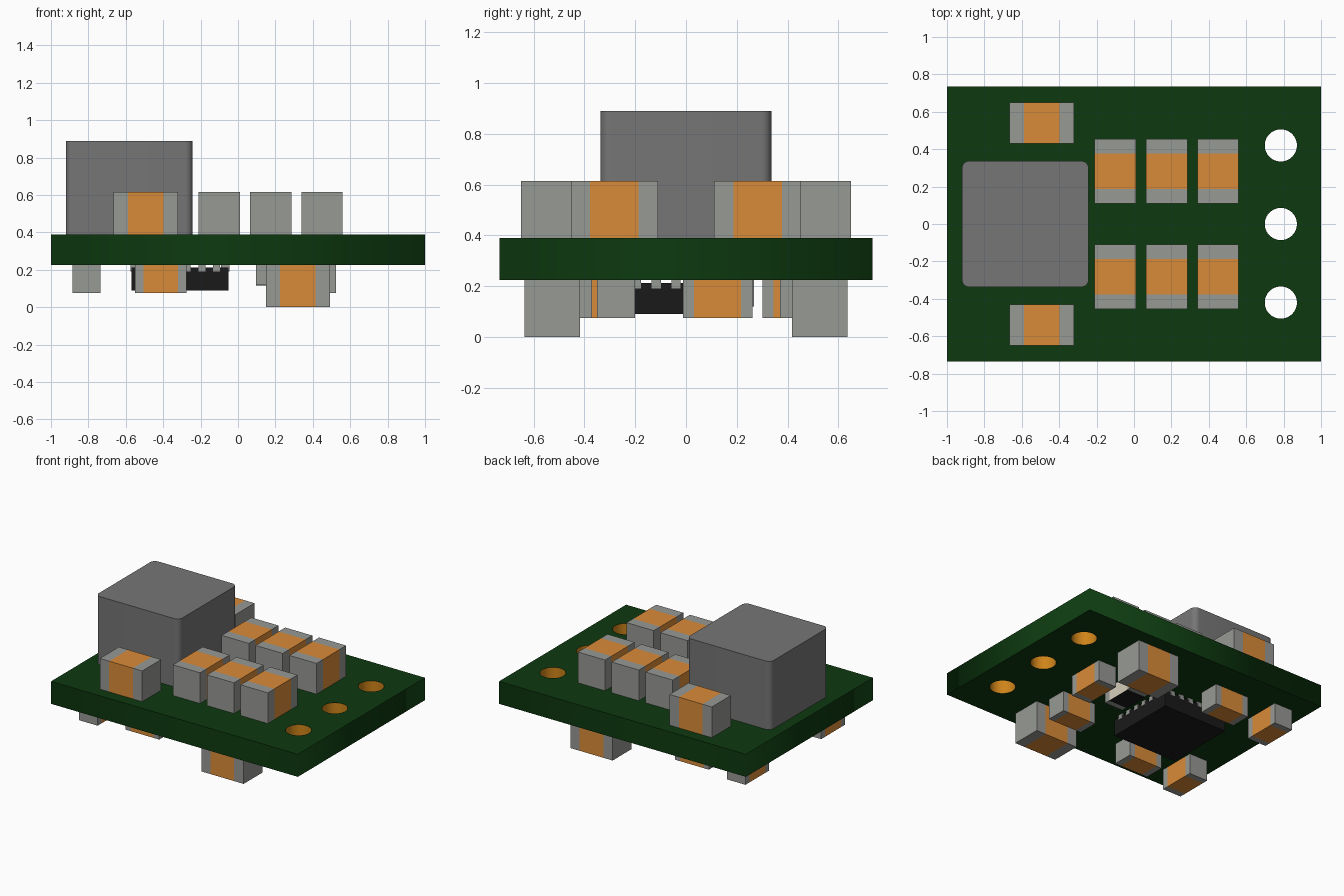
import bpy, bmesh
from math import cos, sin, pi
from mathutils import Vector

if "Cube" in bpy.data.objects:
    bpy.data.objects.remove(bpy.data.objects["Cube"])


def material(name, rgb):
    m = bpy.data.materials.new(name)
    m.diffuse_color = (*rgb, 1)
    m.use_nodes = True
    m.node_tree.nodes["Principled BSDF"].inputs["Base Color"].default_value = m.diffuse_color
    return m


GREEN = material("board_green", (0.004, 0.042, 0.005))
ORANGE = material("ceramic_orange", (0.70, 0.26, 0.04))
TIN = material("tin_grey", (0.31, 0.32, 0.30))
GREY = material("ferrite_grey", (0.18, 0.18, 0.18))
BLACK = material("chip_black", (0.010, 0.010, 0.010))
BEIGE = material("alumina_beige", (0.68, 0.62, 0.50))
COPPER = material("copper", (0.62, 0.23, 0.01))

BOTTOM, TOP = 0.225, 0.39      # board faces
HOLE_R = 0.086
HOLES = [(0.785, y) for y in (-0.42, 0, 0.42)]


def finish(name, bm, mats):
    me = bpy.data.meshes.new(name)
    bm.to_mesh(me)
    bm.free()
    ob = bpy.data.objects.new(name, me)
    bpy.context.collection.objects.link(ob)
    for m in mats:
        me.materials.append(m)
    return ob


def add_box(bm, lo, hi, mat=0):
    lo, hi = Vector(lo), Vector(hi)
    verts = bmesh.ops.create_cube(bm, size=1)["verts"]
    for v in verts:
        v.co = (lo + hi) / 2 + v.co * (hi - lo)
    for f in {f for v in verts for f in v.link_faces}:
        f.material_index = mat


def smooth(ob):
    bpy.ops.object.select_all(action='DESELECT')
    bpy.context.view_layer.objects.active = ob
    ob.select_set(True)
    bpy.ops.object.shade_smooth_by_angle()


def two_terminal(name, x, y, z0, z1, axis, length, width, term, body):
    """Chip part: central body between two metal end caps, along axis 0 (x) or 1 (y)."""
    bm = bmesh.new()
    h = length / 2
    for a, b, mat in ((-h, -h + term, 1), (-h + term, h - term, 0), (h - term, h, 1)):
        lo, hi = [x - width / 2, y - width / 2, z0], [x + width / 2, y + width / 2, z1]
        lo[axis], hi[axis] = (x, y)[axis] + a, (x, y)[axis] + b
        add_box(bm, lo, hi, mat)
    return finish(name, bm, (body, TIN))


# Circuit board: flat outline with three round holes
cu = bpy.data.curves.new("circuit_board", 'CURVE')
cu.dimensions = '2D'
cu.fill_mode = 'BOTH'
cu.extrude = (TOP - BOTTOM) / 2
outlines = [[(-1, -0.735), (1, -0.735), (1, 0.735), (-1, 0.735)]]
outlines += [[(cx + HOLE_R * cos(i * pi / 24), cy + HOLE_R * sin(i * pi / 24))
              for i in range(48)] for cx, cy in HOLES]
for pts in outlines:
    sp = cu.splines.new('POLY')
    sp.points.add(len(pts) - 1)
    for p, (px, py) in zip(sp.points, pts):
        p.co = (px, py, 0, 1)
    sp.use_cyclic_u = True
board = bpy.data.objects.new("circuit_board", cu)
board.location.z = (TOP + BOTTOM) / 2
bpy.context.collection.objects.link(board)
cu.materials.append(GREEN)
bpy.context.view_layer.objects.active = board
board.select_set(True)
bpy.ops.object.convert(target='MESH')

# Copper hole linings
for i, (cx, cy) in enumerate(HOLES):
    bm = bmesh.new()
    bmesh.ops.create_cone(bm, cap_ends=False, segments=48, radius1=HOLE_R - 0.001,
                          radius2=HOLE_R - 0.001, depth=TOP - BOTTOM)
    bmesh.ops.translate(bm, verts=bm.verts, vec=(cx, cy, (TOP + BOTTOM) / 2))
    bmesh.ops.reverse_faces(bm, faces=bm.faces)
    smooth(finish(f"hole_lining_{i + 1}", bm, (COPPER,)))

# Inductor block with rounded upright edges
bm = bmesh.new()
add_box(bm, (-0.92, -0.337, TOP), (-0.242, 0.337, 0.89))
upright = [e for e in bm.edges if abs(e.verts[0].co.z - e.verts[1].co.z) > 0.1]
bmesh.ops.bevel(bm, geom=upright, offset=0.04, segments=8, profile=0.5, affect='EDGES')
smooth(finish("inductor", bm, (GREY,)))

# Capacitors, mirrored front to back
BIG = dict(length=0.343, width=0.22, term=0.076, body=ORANGE)
SMALL = dict(length=0.275, width=0.15, term=0.045, body=ORANGE)
for side, s in (("front", -1), ("back", 1)):
    two_terminal(f"top_side_capacitor_{side}", -0.493, s * 0.54, TOP, 0.615, 0, **BIG)
    for i, x in enumerate((-0.1, 0.175, 0.449)):
        two_terminal(f"top_capacitor_{side}_{i + 1}", x, s * 0.282, TOP, 0.615, 1, **BIG)
    two_terminal(f"under_large_capacitor_{side}", 0.32, s * 0.527, 0, BOTTOM, 0, **BIG)
    two_terminal(f"under_chip_capacitor_{side}", -0.412, s * 0.445, 0.075, BOTTOM, 0, **SMALL)
    two_terminal(f"under_edge_capacitor_{side}", -0.81, s * 0.438, 0.075, BOTTOM, 1, **SMALL)
two_terminal("under_capacitor_lengthwise", 0.305, -0.275, 0.075, BOTTOM, 0, **SMALL)
two_terminal("under_capacitor_crosswise", 0.45, 0.125, 0.075, BOTTOM, 1, **SMALL)

# Resistor: beige ceramic with a dark coating underneath
two_terminal("resistor", 0.17, 0.13, 0.12, BOTTOM, 1, 0.275, 0.15, 0.045, BEIGE)
bm = bmesh.new()
add_box(bm, (0.095, 0.038, 0.117), (0.245, 0.222, 0.121))
finish("resistor_coating", bm, (BLACK,))

# Controller chip body under the board
CX, HALF = -0.31, 0.26
bm = bmesh.new()
add_box(bm, (CX - HALF, -HALF, 0.09), (CX + HALF, HALF, 0.212))
finish("chip_body", bm, (BLACK,))

# Chip contacts along all four edges
bm = bmesh.new()
for s in (-1, 1):
    for i in range(6):
        t = (i - 2.5) * 0.078
        e = s * (HALF - 0.018)
        add_box(bm, (CX + e - 0.022, t - 0.018, 0.19), (CX + e + 0.022, t + 0.018, BOTTOM))
        add_box(bm, (CX + t - 0.018, e - 0.022, 0.19), (CX + t + 0.018, e + 0.022, BOTTOM))
finish("chip_contacts", bm, (TIN,))
